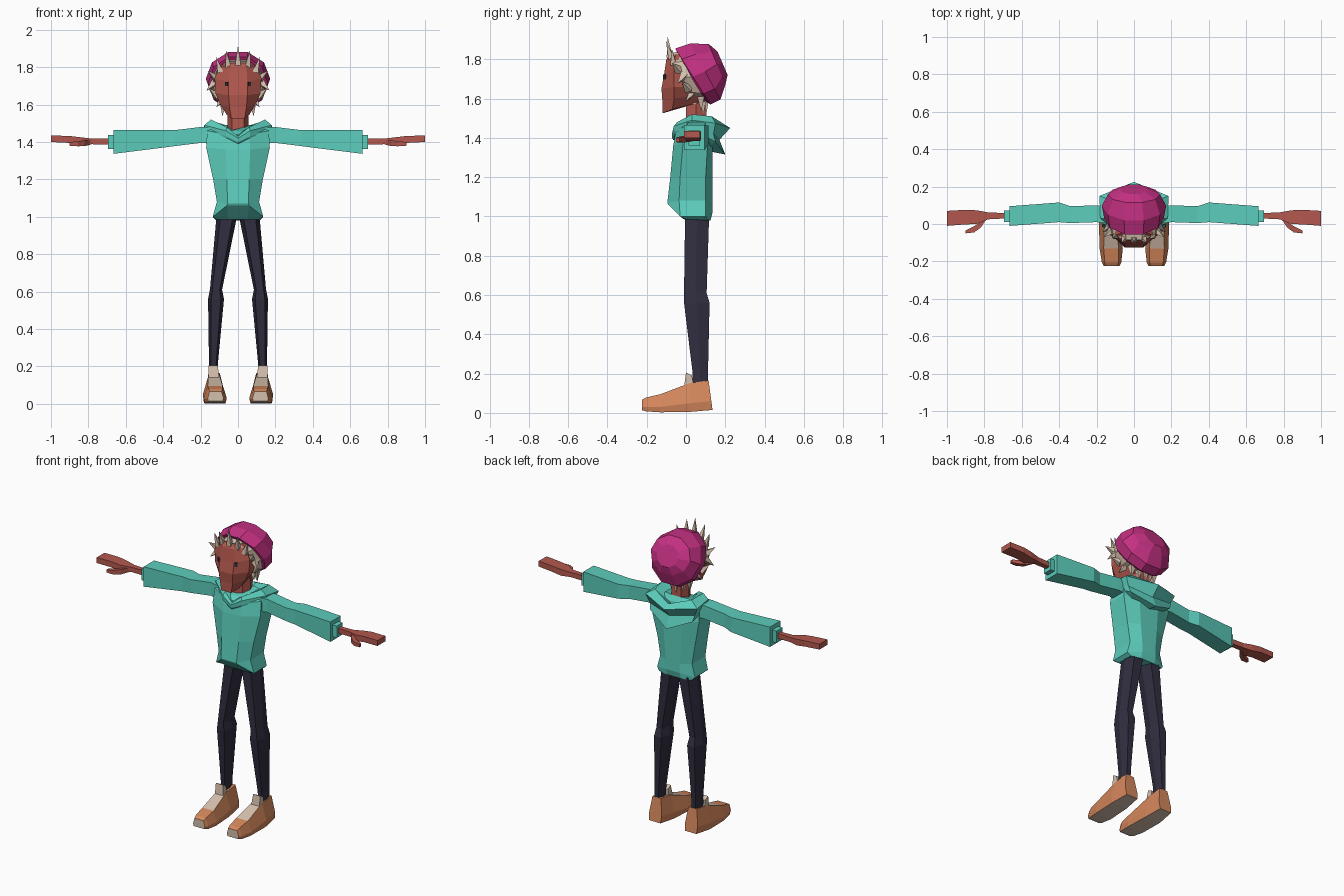
import bpy, bmesh, math
from mathutils import Vector


def mat(name, r, g, b):
    m = bpy.data.materials.new(name)
    m.diffuse_color = (r, g, b, 1)
    return m


TEAL = mat("teal_cloth", .107, .61, .50)
SKIN = mat("warm_skin", .45, .098, .076)
MAGENTA = mat("magenta_knit", .55, .03, .223)
NAVY = mat("dark_denim", .03, .027, .05)
ORANGE = mat("orange_leather", .66, .242, .107)
BEIGE = mat("beige", .66, .52, .41)


def finish(name, bm, *mats, rule=None):
    bmesh.ops.recalc_face_normals(bm, faces=bm.faces)
    if rule:
        for f in bm.faces:
            f.material_index = rule(f.normal, f.calc_center_median())
    me = bpy.data.meshes.new(name)
    bm.to_mesh(me)
    bm.free()
    for m in mats:
        me.materials.append(m)
    ob = bpy.data.objects.new(name, me)
    bpy.context.collection.objects.link(ob)
    return ob


def loft(name, rings, *mats, side=1, caps=True, rule=None):
    """Skin a list of equal-length closed loops."""
    bm = bmesh.new()
    vs = [[bm.verts.new((p[0] * side, p[1], p[2])) for p in r] for r in rings]
    n = len(vs[0])
    for a, b in zip(vs, vs[1:]):
        for i in range(n):
            j = (i + 1) % n
            bm.faces.new((a[i], a[j], b[j], b[i]))
    if caps:
        bm.faces.new(vs[0])
        bm.faces.new(vs[-1])
    return finish(name, bm, *mats, rule=rule)


def mirror(half):
    """Full loop from a front-to-back half loop."""
    return list(half) + [(-x, y, z) for x, y, z in reversed(half) if x > 1e-6]


def xbox(x, y0, y1, z0, z1):
    return [(x, y0, z0), (x, y1, z0), (x, y1, z1), (x, y0, z1)]


def hexring(x0, x1, y0, y1, z):
    c, w, m = (x0 + x1) / 2, (x1 - x0) / 2, (y0 + y1) / 2
    return [(c - .6 * w, y0, z), (c + .6 * w, y0, z), (x1, m, z),
            (c + .6 * w, y1, z), (c - .6 * w, y1, z), (x0, m, z)]


# Hoodie body
loft("hoodie_body", [mirror(h) for h in (
    [(.05, -.01, .985), (.11, 0, .985), (.115, .11, .98), (.05, .125, .98)],
    [(.06, -.09, 1.06), (.135, -.03, 1.0), (.135, .10, 1.0), (.05, .135, 1.02)],
    [(.055, -.095, 1.07), (.113, -.035, 1.08), (.113, .10, 1.08), (.05, .135, 1.08)],
    [(.06, -.08, 1.2), (.133, -.03, 1.2), (.133, .10, 1.2), (.06, .135, 1.2)],
    [(.065, -.065, 1.36), (.17, -.015, 1.37), (.17, .11, 1.37), (.07, .135, 1.36)],
    [(.06, -.05, 1.44), (.165, 0, 1.46), (.16, .10, 1.46), (.06, .12, 1.46)],
    [(.04, -.02, 1.46), (.08, .01, 1.49), (.08, .09, 1.49), (.04, .10, 1.49)])], TEAL)

# Folded hood lying round the neck and down the back
loft("hood", [mirror(h) for h in (
    [(0, -.03, 1.44), (.055, -.01, 1.47), (.075, .05, 1.48), (.06, .11, 1.46), (0, .13, 1.44)],
    [(0, -.06, 1.43), (.06, -.045, 1.48), (.145, .03, 1.52), (.13, .13, 1.51), (0, .18, 1.47)],
    [(0, -.072, 1.42), (.065, -.062, 1.46), (.18, .03, 1.49), (.185, .15, 1.475), (0, .225, 1.45)],
    [(0, -.07, 1.40), (.065, -.06, 1.43), (.18, .03, 1.46), (.16, .14, 1.42), (0, .17, 1.39)],
    [(0, -.065, 1.39), (.06, -.055, 1.42), (.175, .03, 1.44), (.15, .15, 1.38), (0, .20, 1.315)],
    [(0, -.04, 1.39), (.05, -.03, 1.41), (.15, .04, 1.42), (.12, .12, 1.36), (0, .125, 1.33)])],
    TEAL, caps=False)

# Neck
loft("neck", [hexring(-.055, .055, 0, .1, 1.44), hexring(-.055, .055, 0, .1, 1.63)], SKIN)

# Head
loft("head", [mirror(h) for h in (
    [(.035, -.12, 1.525), (.06, -.07, 1.545), (.05, .07, 1.58)],
    [(.045, -.12, 1.585), (.095, -.06, 1.60), (.085, .08, 1.62)],
    [(.05, -.125, 1.65), (.12, -.06, 1.66), (.115, .09, 1.66)],
    [(.05, -.112, 1.72), (.125, -.06, 1.74), (.12, .09, 1.74)],
    [(.045, -.10, 1.80), (.10, -.06, 1.80), (.09, .08, 1.80)],
    [(.035, -.08, 1.825), (.07, -.05, 1.825), (.06, .06, 1.825)])], SKIN)


# Tilted oval loops shared by hat and hair
def oval(top, bot, w, n=10, t=None):
    c, a = (Vector(top) + Vector(bot)) / 2, (Vector(top) - Vector(bot)) / 2
    ang = [2 * math.pi * (i + .5) / n for i in range(n)] if t is None else [t]
    k = 1.0 if t is not None else 1 / math.cos(math.pi / n)
    return [(w * math.sin(q), c[0] + a[0] * k * math.cos(q), c[1] + a[1] * k * math.cos(q))
            for q in ang]


loft("beanie", [oval(*r) for r in (
    ((-.035, 1.82), (.09, 1.59), .145), ((-.055, 1.855), (.125, 1.57), .16),
    ((.02, 1.88), (.175, 1.595), .172), ((.115, 1.878), (.20, 1.67), .14),
    ((.16, 1.84), (.212, 1.72), .075))], MAGENTA)

HAIR = ((-.085, 1.83), (.04, 1.59), .138)
loft("hair_band", [oval(*HAIR), oval((-.035, 1.84), (.10, 1.58), .148)], BEIGE)


# Pointed hair locks
def spikes(name, items):
    bm = bmesh.new()
    for base, d, length, rad in items:
        base, d = Vector(base), Vector(d).normalized()
        u = d.orthogonal().normalized()
        v = d.cross(u)
        ring = [bm.verts.new(base - d * .02 + rad * (u * math.cos(q) + v * math.sin(q)))
                for q in (0, math.pi / 2, math.pi, 3 * math.pi / 2)]
        tip = bm.verts.new(base + d * length)
        bm.faces.new(ring)
        for i in range(4):
            bm.faces.new((ring[i], ring[(i + 1) % 4], tip))
    return finish(name, bm, BEIGE)


fringe = []
for i in range(-7, 8):
    t = i * math.radians(23)
    p = oval(*HAIR, t=t)[0]
    if abs(i) < 3:
        fringe.append((p, (math.sin(t) * .4, -.1 - .2 * (i % 2), 1), .088 - .012 * abs(i), .022))
    else:
        fringe.append((p, (math.sin(t) * .6, -.45, .5 if i % 2 else -.6), .05, .026))
spikes("hair_fringe", fringe)
spikes("hair_nape", [((x, .10 - abs(x) * .3, 1.59), (x * .8, .02, -1), .085 - abs(x) * .4, .026)
                     for x in (-.08, -.04, 0, .04, .08)])

for side, tag in ((1, "left"), (-1, "right")):
    # Eye plates
    bm = bmesh.new()
    bmesh.ops.create_cube(bm, size=1)
    eye = finish("eye_" + tag, bm, NAVY)
    eye.scale = (.018, .008, .024)
    eye.location = (side * .061, -.108, 1.71)
    eye.rotation_euler = (0, 0, side * math.radians(34))

    # Sleeve and cuff
    loft("sleeve_" + tag, [xbox(.12, .0, .10, 1.39, 1.475), xbox(.20, .01, .10, 1.395, 1.48),
                           xbox(.34, .005, .095, 1.378, 1.463), xbox(.40, .01, .115, 1.37, 1.463),
                           xbox(.665, -.01, .095, 1.337, 1.465)], TEAL, side=side)
    loft("cuff_" + tag, [xbox(.65, .012, .072, 1.362, 1.438),
                         xbox(.695, .012, .072, 1.362, 1.438)], TEAL, side=side)

    # Hand and thumb
    loft("hand_" + tag, [xbox(.68, .03, .058, 1.385, 1.418), xbox(.78, .025, .062, 1.388, 1.418),
                         xbox(.84, .0, .073, 1.385, 1.425), xbox(.90, -.002, .076, 1.395, 1.432),
                         xbox(1.0, -.01, .07, 1.40, 1.435)], SKIN, side=side)
    loft("thumb_" + tag, [xbox(.79, .025, .045, 1.385, 1.412), xbox(.82, -.02, .01, 1.378, 1.41),
                          xbox(.855, -.045, -.012, 1.377, 1.403),
                          xbox(.90, -.05, -.034, 1.38, 1.40)], SKIN, side=side)

    # Trouser leg
    loft("trouser_leg_" + tag, [hexring(*r) for r in (
        (.11, .157, .033, .11, .12), (.108, .155, .033, .112, .21), (.075, .16, -.01, .12, .56),
        (.085, .15, -.01, .105, .61), (.01, .117, -.005, .117, .98), (.005, .10, .0, .11, 1.04))],
        NAVY, side=side)

    # Shoe: light sole, tongue strip and toe tip by direction
    def section(y, c, wb, wt, z0, z1, lean=0):
        zm = z0 + (z1 - z0) * .3
        return [(c - wb * .9, y, z0), (c + wb * .9, y, z0), (c + wb, y - lean * .3, zm),
                (c + wt, y - lean, z1), (c - wt, y - lean, z1), (c - wb, y - lean * .3, zm)]

    def shoe_rule(n, c):
        if n.z < -.7 or n.y < -.75:
            return 1
        return 1 if n.z > .6 and -.14 < c.y < .02 else 0

    loft("shoe_" + tag, [section(.135, .128, .045, .03, .015, .165, .02),
                         section(.02, .128, .06, .03, .005, .152),
                         section(-.13, .122, .062, .04, .003, .095),
                         section(-.205, .12, .052, .036, .008, .078),
                         section(-.225, .12, .042, .032, .014, .066)],
         ORANGE, BEIGE, side=side, rule=shoe_rule)

    # Shoe tongue
    loft("shoe_tongue_" + tag, [
        [(.10, -.01, .13), (.158, -.01, .13), (.158, .04, .13), (.10, .04, .13)],
        [(.108, .0, .205), (.158, .0, .205), (.158, .03, .19), (.108, .03, .19)]],
        BEIGE, side=side)
